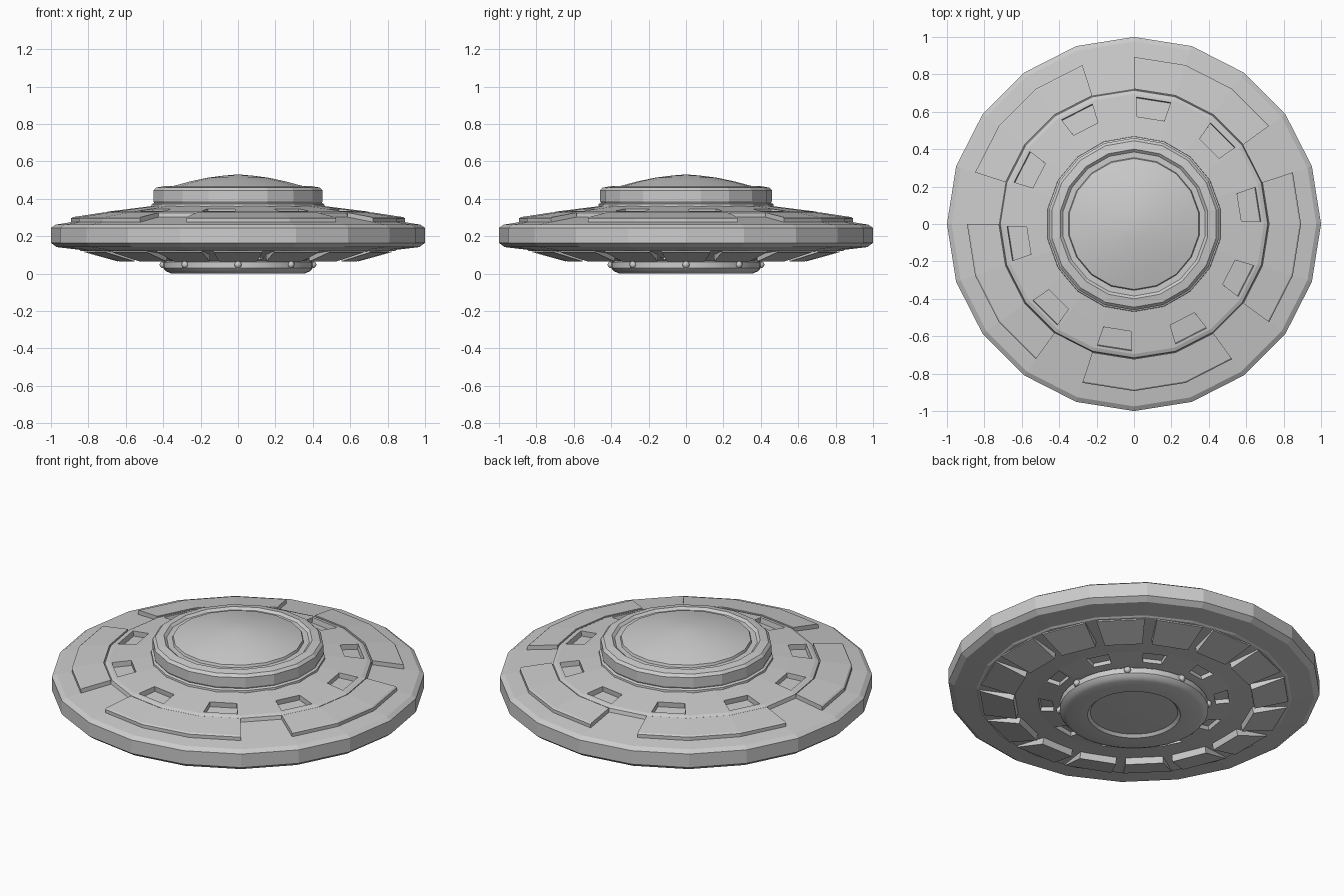
import bpy, bmesh
from math import sin, cos, radians, pi

if "Cube" in bpy.data.objects:
    bpy.data.objects.remove(bpy.data.objects["Cube"])


def finish(bm, name, smooth=None):
    bmesh.ops.recalc_face_normals(bm, faces=bm.faces)
    me = bpy.data.meshes.new(name)
    bm.to_mesh(me)
    bm.free()
    ob = bpy.data.objects.new(name, me)
    bpy.context.collection.objects.link(ob)
    if smooth:
        bpy.ops.object.select_all(action='DESELECT')
        ob.select_set(True)
        bpy.context.view_layer.objects.active = ob
        bpy.ops.object.shade_smooth_by_angle(angle=radians(smooth))
    return ob


def lathe(profile, sides, phase=0):
    """Revolve (r, z) points; returns the bmesh and faces[band][segment]."""
    bm = bmesh.new()
    rings = []
    for r, z in profile:
        if r == 0:
            rings.append([bm.verts.new((0, 0, z))] * sides)
        else:
            angles = [radians(phase) + 2 * pi * i / sides for i in range(sides)]
            rings.append([bm.verts.new((r * cos(a), r * sin(a), z)) for a in angles])
    bands = []
    for a, b in zip(rings, rings[1:]):
        band = []
        for i in range(sides):
            j = (i + 1) % sides
            quad = list(dict.fromkeys((a[i], a[j], b[j], b[i])))
            band.append(bm.faces.new(quad))
        bands.append(band)
    return bm, bands


def arc_block(bm, section, angles):
    """Sweep a closed (r, z) section through the given angles, with end caps."""
    rings = [[bm.verts.new((r * cos(radians(a)), r * sin(radians(a)), z))
              for r, z in section] for a in angles]
    n = len(section)
    for p, q in zip(rings, rings[1:]):
        for i in range(n):
            j = (i + 1) % n
            bm.faces.new((p[i], p[j], q[j], q[i]))
    bm.faces.new(rings[0])
    bm.faces.new(rings[-1])


# Saucer hull with recessed windows above and below
hull_profile = [(0, .37), (.44, .37), (.47, .36), (.56, .349), (.695, .332),
                (.715, .324), (.72, .303), (.975, .262), (1, .245), (1, .165),
                (.97, .142), (.85, .128), (.84, .122), (.53, .09), (.425, .072),
                (.38, .065), (0, .065)]
bm, bands = lathe(hull_profile, 20)
bmesh.ops.recalc_face_normals(bm, faces=bm.faces)
windows = [bands[3][i] for i in range(0, 20, 2)]
bmesh.ops.inset_individual(bm, faces=windows, thickness=.022, depth=0)
bmesh.ops.inset_individual(bm, faces=windows, thickness=.001, depth=-.03)
vents = [bands[13][i] for i in range(1, 20, 2)]
bmesh.ops.inset_individual(bm, faces=vents, thickness=.022, depth=0)
bmesh.ops.inset_individual(bm, faces=vents, thickness=.001, depth=-.025)
finish(bm, "saucer_hull")

# Five raised armour plates on the upper rim
bm = bmesh.new()
for k in range(5):
    start = 36 + 72 * k
    arc_block(bm, [(.722, .29), (.722, .327), (.885, .302), (.893, .295), (.893, .265)],
              [start + 18 * i for i in range(4)])
finish(bm, "upper_plates")

# Sixteen wedge blocks under the rim
bm = bmesh.new()
for k in range(16):
    c = 22.5 * k
    arc_block(bm, [(.83, .13), (.83, .114), (.65, .065), (.64, .11)], [c - 9, c + 9])
finish(bm, "lower_wedges")

# Collar around the dome
bm, _ = lathe([(.44, .345), (.47, .352), (.468, .372), (.455, .378), (.46, .388),
               (.46, .445), (.445, .46), (.40, .468), (.385, .455), (.34, .455)], 18, 90)
finish(bm, "dome_collar")

# Shallow dome
bm, _ = lathe([(.36, .44), (.35, .469), (.26, .493), (.165, .513), (.08, .524), (0, .531)], 18, 90)
finish(bm, "dome", 30)

# Bottom hub with a dished centre
bm, _ = lathe([(.385, .09), (.385, .07), (.40, .062), (.40, .03), (.385, .013), (.36, .002),
               (.25, 0), (.235, .015), (.12, .01), (0, .008)], 32)
finish(bm, "bottom_hub", 30)

# Eight lamps on small mounts around the hub
bm = bmesh.new()
for k in range(8):
    a = 45 * k
    arc_block(bm, [(.38, .03), (.404, .03), (.404, .068), (.38, .068)], [a - 2, a + 2])
finish(bm, "lamp_mounts")
bm = bmesh.new()
for k in range(8):
    a = radians(45 * k)
    s = bmesh.ops.create_uvsphere(bm, u_segments=12, v_segments=8, radius=.019)
    bmesh.ops.translate(bm, verts=s["verts"], vec=(.4 * cos(a), .4 * sin(a), .048))
finish(bm, "lamps", 40)
